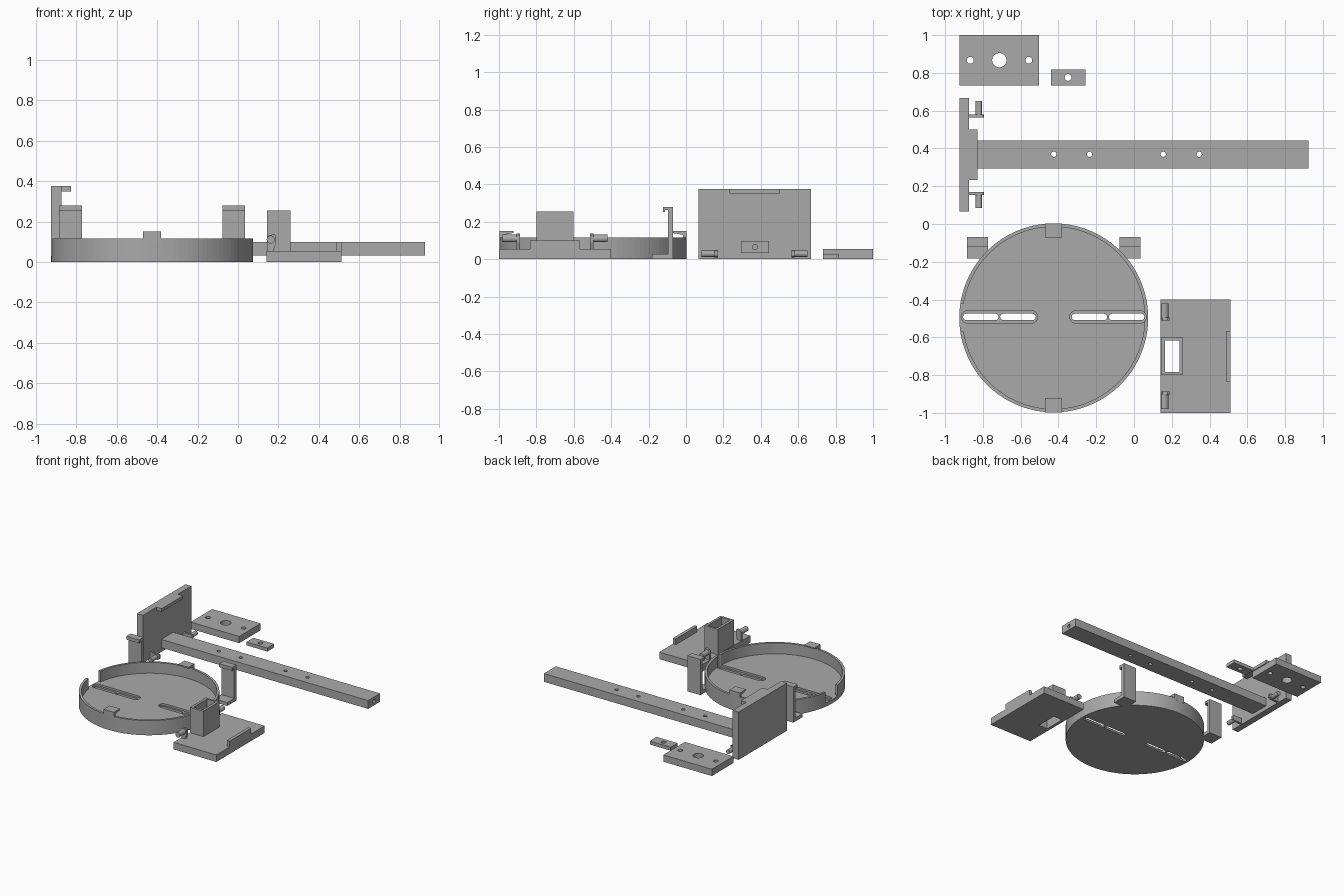
import bpy, bmesh, math
from mathutils import Vector

if "Cube" in bpy.data.objects:
    bpy.data.objects.remove(bpy.data.objects["Cube"], do_unlink=True)

grey = bpy.data.materials.new("plain grey")
grey.use_nodes = True
grey.diffuse_color = (0.4, 0.4, 0.4, 1)
grey.node_tree.nodes["Principled BSDF"].inputs["Base Color"].default_value = (0.4, 0.4, 0.4, 1)


def prism(name, outline, axis, start, end):
    """Extrude a 2D outline along an axis; outline is (y,z), (x,z) or (x,y)."""
    def place(p, d):
        return {"x": (d, p[0], p[1]), "y": (p[0], d, p[1]), "z": (p[0], p[1], d)}[axis]
    bm = bmesh.new()
    face = bm.faces.new([bm.verts.new(place(p, start)) for p in outline])
    ext = bmesh.ops.extrude_face_region(bm, geom=[face])
    move = Vector(place((0, 0), end - start))
    bmesh.ops.translate(bm, vec=move,
                        verts=[g for g in ext["geom"] if isinstance(g, bmesh.types.BMVert)])
    bmesh.ops.recalc_face_normals(bm, faces=bm.faces)
    mesh = bpy.data.meshes.new(name)
    bm.to_mesh(mesh)
    bm.free()
    mesh.materials.append(grey)
    ob = bpy.data.objects.new(name, mesh)
    bpy.context.collection.objects.link(ob)
    return ob


def rect(a0, a1, b0, b1):
    return [(a0, b0), (a1, b0), (a1, b1), (a0, b1)]


def box(name, x, y, z):
    return prism(name, rect(*x, *y), "z", *z)


def circle(a, b, r, n=24):
    return [(a + r * math.cos(2 * math.pi * i / n), b + r * math.sin(2 * math.pi * i / n))
            for i in range(n)]


def stadium(a0, a1, b, r, n=8):
    right = [-math.pi / 2 + math.pi * i / n for i in range(n + 1)]
    return ([(a1 - r + r * math.cos(t), b + r * math.sin(t)) for t in right] +
            [(a0 + r - r * math.cos(t), b - r * math.sin(t)) for t in right])


def cut(ob, cutters):
    """Subtract the cutters, then remove them."""
    for c in cutters:
        c.hide_render = True
        mod = ob.modifiers.new("cut", "BOOLEAN")
        mod.operation, mod.solver, mod.object = "DIFFERENCE", "EXACT", c
    bpy.context.view_layer.update()
    dg = bpy.context.evaluated_depsgraph_get()
    mesh = bpy.data.meshes.new_from_object(ob.evaluated_get(dg))
    ob.modifiers.clear()
    ob.data = mesh
    for c in cutters:
        bpy.data.objects.remove(c, do_unlink=True)


def holes(ob, spots, z0, z1):
    cut(ob, [prism("cutter", circle(x, y, r), "z", z0, z1) for x, y, r in spots])


# Round tray with a thin wall, a wall gap and stepped slots in the floor
cx, cy, floor = -0.425, -0.497, 0.03
tray = prism("round_tray", circle(cx, cy, 0.5, 120), "z", 0, 0.115)
cutters = [prism("cutter", circle(cx, cy, 0.482, 120), "z", floor, 0.3),
           box("cutter", (-1, -0.87), (-0.57, -0.42), (floor, 0.3))]
for s in (-1, 1):
    a, b = sorted((cx + s * 0.085, cx + s * 0.49))
    mid = (a + b) / 2
    cutters.append(prism("cutter", stadium(a, b, -0.492, 0.033), "z", 0.015, 0.2))
    for p, q in ((a + 0.01, mid - 0.004), (mid + 0.004, b - 0.01)):
        cutters.append(prism("cutter", stadium(p, q, -0.492, 0.017), "z", -0.1, 0.2))
cut(tray, cutters)

# Retaining tabs that overhang the tray rim, front and back
for s, side in ((-1, "front"), (1, "back")):
    edge = cy + s * 0.5
    outline = [(edge, 0.1), (edge, 0.15), (edge - s * 0.075, 0.15),
               (edge - s * 0.075, 0.14), (edge - s * 0.02, 0.13), (edge - s * 0.02, 0.1)]
    prism("rim_tab_" + side, outline, "x", -0.47, -0.38)

# Hooked clips standing beside the tray
clip = [(-0.183, 0), (-0.07, 0), (-0.07, 0.28), (-0.123, 0.28), (-0.123, 0.253),
        (-0.112, 0.253), (-0.112, 0.262), (-0.097, 0.262), (-0.097, 0.027), (-0.183, 0.027)]
for side, x in (("right", -0.885), ("left", -0.077)):
    prism("clip_" + side, clip, "x", x, x + 0.112)

# Base plate with rectangular socket and rear lip
base = box("base_plate", (0.14, 0.512), (-1, -0.4), (0, 0.055))
socket = box("socket", (0.143, 0.26), (-0.8, -0.602), (0.055, 0.255))
for part in (base, socket):
    cut(part, [box("cutter", (0.163, 0.24), (-0.783, -0.617), (-0.1, 0.4))])
box("base_lip", (0.487, 0.512), (-0.835, -0.567), (0.055, 0.1))

# Upright end plate with a top lip
box("end_plate", (-0.925, -0.873), (0.067, 0.667), (0, 0.375))
box("end_plate_lip", (-0.873, -0.828), (0.233, 0.5), (0.35, 0.375))

# Pivot arms with pegs pointing outward, on both plates
for s, side in ((-1, "front"), (1, "back")):
    y = -0.7 + s * 0.2
    prism("base_arm_" + side, [(0.143, 0.055), (0.175, 0.055), (0.188, 0.09), (0.188, 0.13),
                               (0.178, 0.138), (0.15, 0.13), (0.143, 0.12)],
          "y", y - s * 0.012, y + s * 0.005)
    prism("base_peg_" + side, circle(0.162, 0.111, 0.02), "y", y, y + s * 0.08)
    y = 0.367 + s * 0.2
    prism("end_arm_" + side, [(-0.873, 0.008), (-0.81, 0.008), (-0.793, 0.018), (-0.793, 0.045),
                              (-0.8, 0.05), (-0.873, 0.05)], "y", y - s * 0.003, y + s * 0.014)
    prism("end_peg_" + side, circle(-0.821, 0.028, 0.017), "y", y + s * 0.01, y + s * 0.083)

# Long arm with cross holes and a hole in its end
bar = box("long_bar", (-0.873, 0.925), (0.295, 0.443), (0.033, 0.098))
holes(bar, [(x, 0.369, 0.014) for x in (-0.425, -0.235, 0.155, 0.345)], -0.1, 0.3)
cut(bar, [prism("cutter", circle(0.369, 0.065, 0.014), "x", 0.8, 1.1)])

# Drilled mounting block and small spacer
block = box("mounting_block", (-0.925, -0.503), (0.733, 1), (0, 0.053))
holes(block, [(-0.713, 0.867, 0.038), (-0.867, 0.867, 0.018), (-0.557, 0.867, 0.018)], -0.1, 0.2)
spacer = box("spacer", (-0.44, -0.258), (0.733, 0.818), (0, 0.027))
holes(spacer, [(-0.349, 0.776, 0.018)], -0.1, 0.2)
